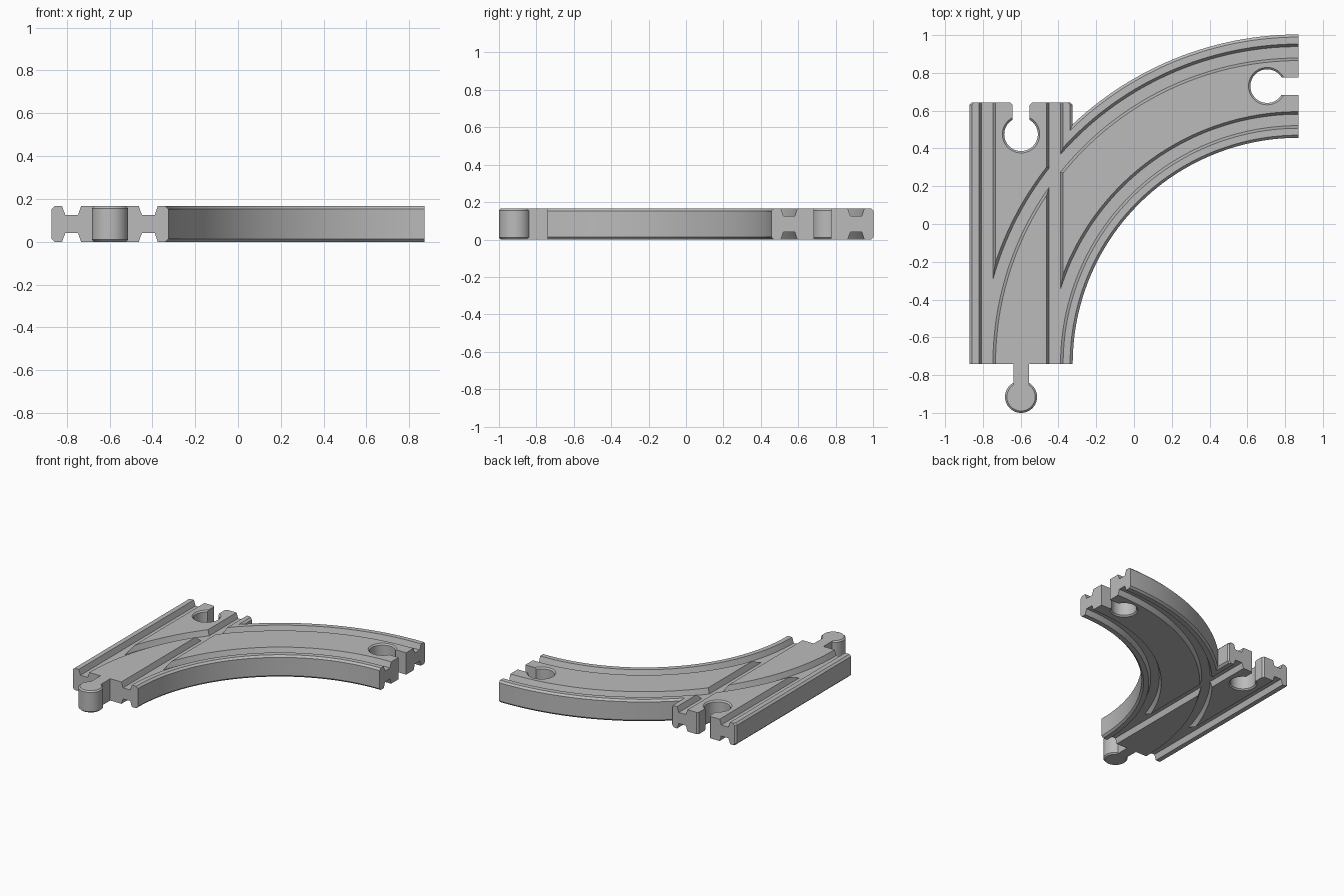
import bpy, bmesh, math
from mathutils import Vector

cube = bpy.data.objects.get("Cube")
if cube:
    bpy.data.objects.remove(cube, do_unlink=True)

# Main dimensions
H = 0.166                      # track height
HALF = 0.2735                  # half track width
CH = 0.014                     # edge chamfer
LANE_X = -0.598                # centre line of the straight lane
FRONT, BACK = -0.74, 0.643     # ends of the straight lane
RIGHT = 0.872                  # end of the curved lane
RADIUS = RIGHT - LANE_X        # centre line of the curved lane

wood = bpy.data.materials.new("track_grey")
wood.use_nodes = True
GREY = (0.5, 0.5, 0.5, 1)
wood.diffuse_color = GREY
wood.node_tree.nodes["Principled BSDF"].inputs["Base Color"].default_value = GREY


def make(name, bm):
    bmesh.ops.recalc_face_normals(bm, faces=bm.faces)
    mesh = bpy.data.meshes.new(name)
    bm.to_mesh(mesh)
    bm.free()
    mesh.materials.append(wood)
    obj = bpy.data.objects.new(name, mesh)
    bpy.context.collection.objects.link(obj)
    return obj


def sweep(name, profile, path):
    """Sweep a (side, z) profile along frames of (point, side direction, end inset)."""
    bm = bmesh.new()
    rings = []
    for point, side, inset in path:
        rings.append([bm.verts.new(point + side * (u - math.copysign(inset, u)) + Vector((0, 0, z)))
                      for u, z in profile])
    n = len(profile)
    for a, b in zip(rings, rings[1:]):
        for i in range(n):
            bm.faces.new((a[i], a[(i + 1) % n], b[(i + 1) % n], b[i]))
    bm.faces.new(rings[0])
    bm.faces.new(rings[-1])
    return make(name, bm)


def lathe(name, profile, x, y, steps=48):
    """Turn an (r, z) profile into a capped round solid."""
    bm = bmesh.new()
    rings = [[bm.verts.new((x + r * math.cos(i * math.tau / steps),
                            y + r * math.sin(i * math.tau / steps), z)) for i in range(steps)]
             for r, z in profile]
    for a, b in zip(rings, rings[1:]):
        for i in range(steps):
            j = (i + 1) % steps
            bm.faces.new((a[i], a[j], b[j], b[i]))
    bm.faces.new(rings[0])
    bm.faces.new(rings[-1])
    return make(name, bm)


def prism(name, outline, z0, z1):
    bm = bmesh.new()
    face = bm.faces.new([bm.verts.new((x, y, z0)) for x, y in outline])
    top = bmesh.ops.extrude_face_region(bm, geom=[face])["geom"]
    bmesh.ops.translate(bm, vec=(0, 0, z1 - z0),
                        verts=[v for v in top if isinstance(v, bmesh.types.BMVert)])
    return make(name, bm)


def straight_path(extra=0.0, inset=0.0):
    stops = [(FRONT - extra, 0), (BACK + extra, 0)]
    if inset:
        stops = [(FRONT, 0), (BACK - inset, 0), (BACK, inset)]
    return [(Vector((LANE_X, y, 0)), Vector((1, 0, 0)), i) for y, i in stops]


def curve_path(extra=0.0, steps=56):
    frames = []
    for i in range(steps + 1):
        a = math.radians(90 * i / steps)
        inward = Vector((math.cos(a), -math.sin(a), 0))
        frames.append((Vector((RIGHT, FRONT, 0)) - inward * RADIUS, inward, 0))
    if extra:
        frames.insert(0, (frames[0][0] - Vector((0, extra, 0)), frames[0][1], 0))
        frames.append((frames[-1][0] + Vector((extra, 0, 0)), frames[-1][1], 0))
    return frames


def combine(target, other, operation):
    mod = target.modifiers.new(operation.title(), "BOOLEAN")
    mod.operation, mod.solver, mod.object = operation, "EXACT", other
    bpy.context.view_layer.objects.active = target
    bpy.ops.object.modifier_apply(modifier=mod.name)
    bpy.data.objects.remove(other, do_unlink=True)


# Chamfered bodies of the straight and curved lanes
section = [(-HALF, CH), (-HALF + CH, 0), (HALF - CH, 0), (HALF, CH),
           (HALF, H - CH), (HALF - CH, H), (-HALF + CH, H), (-HALF, H - CH)]
track = sweep("switch_track", section, straight_path(inset=0.012))
combine(track, sweep("curved_lane", section, curve_path()), "UNION")

# Wheel grooves on both faces of both lanes
MID, FLOOR, TOP = 0.179, 0.030, 0.044
DEPTH, OVER = 0.041, 0.02
FLARE = TOP + (TOP - FLOOR) * OVER / DEPTH
for s in (-1, 1):
    for upper in (True, False):
        shape = [(-FLOOR, DEPTH), (FLOOR, DEPTH), (FLARE, -OVER), (-FLARE, -OVER)]
        groove = [(s * MID + u, H - d if upper else d) for u, d in shape]
        for path in (straight_path(0.05), curve_path(0.05)):
            combine(track, sweep("groove_cutter", groove, path), "DIFFERENCE")

# Round sockets with chamfered rims
R, RIM = 0.089, 0.01
hole = [(R + 2 * RIM, -RIM), (R, RIM), (R, H - RIM), (R + 2 * RIM, H + RIM)]
SOCKET_Y, SOCKET_X = 0.475, 0.705
LANE_Y = FRONT + RADIUS
combine(track, lathe("back_socket", hole, LANE_X, SOCKET_Y), "DIFFERENCE")
combine(track, lathe("right_socket", hole, SOCKET_X, LANE_Y), "DIFFERENCE")

# Slots leading from the sockets to the lane ends, the back one slightly flared
W = 0.046
half = [(W, SOCKET_Y), (W, BACK - 0.012), (W + 0.03, BACK + 0.018)]
outline = [(LANE_X + u, y) for u, y in half] + [(LANE_X - u, y) for u, y in reversed(half)]
combine(track, prism("back_slot", outline, -0.05, H + 0.05), "DIFFERENCE")
outline = [(SOCKET_X, LANE_Y - W), (RIGHT + 0.05, LANE_Y - W),
           (RIGHT + 0.05, LANE_Y + W), (SOCKET_X, LANE_Y + W)]
combine(track, prism("right_slot", outline, -0.05, H + 0.05), "DIFFERENCE")

# Connector peg at the front
PEG, PEG_Y = 0.085, -0.915
peg = lathe("front_peg", [(PEG - RIM, 0), (PEG, RIM), (PEG, H - RIM), (PEG - RIM, H)], LANE_X, PEG_Y)
N = 0.041
neck = prism("peg_neck", [(LANE_X - N, PEG_Y), (LANE_X + N, PEG_Y),
                          (LANE_X + N, FRONT + 0.03), (LANE_X - N, FRONT + 0.03)], 0, H)
combine(peg, neck, "UNION")
combine(track, peg, "UNION")

# Smooth the curved walls, keep the chamfers crisp
bpy.ops.object.select_all(action="DESELECT")
track.select_set(True)
bpy.context.view_layer.objects.active = track
bpy.ops.object.shade_smooth_by_angle(angle=math.radians(25))
